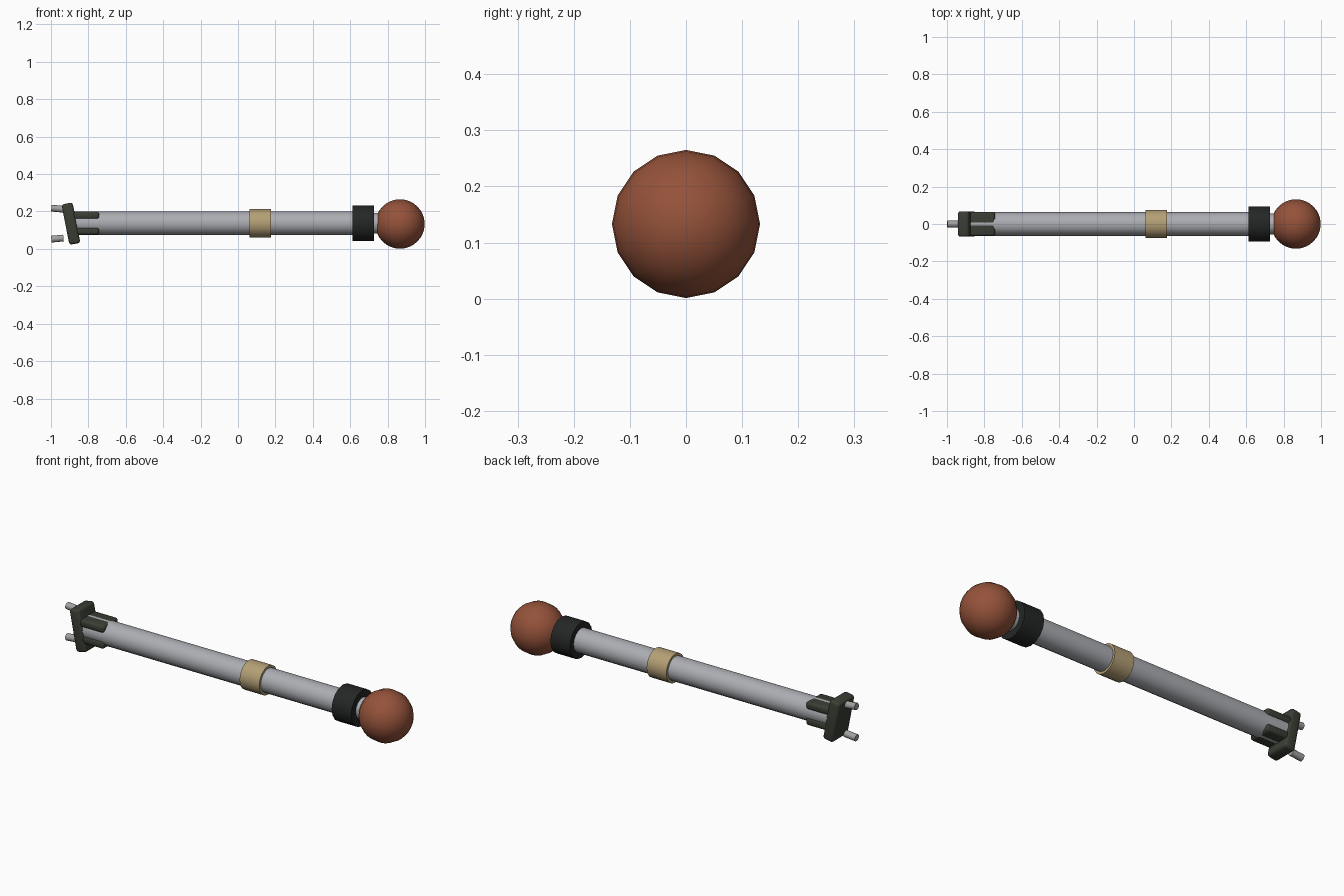
import bpy, math
from mathutils import Vector

if "Cube" in bpy.data.objects:
    bpy.data.objects.remove(bpy.data.objects["Cube"])

ZC = 0.135  # height of the long axis


def mat(name, rgb):
    m = bpy.data.materials.new(name)
    m.diffuse_color = (*rgb, 1)
    m.use_nodes = True
    m.node_tree.nodes["Principled BSDF"].inputs["Base Color"].default_value = m.diffuse_color
    return m


STEEL = mat("steel grey", (0.41, 0.42, 0.45))
PIN = mat("pin grey", (0.36, 0.36, 0.36))
BROWN = mat("red brown", (0.30, 0.085, 0.042))
TAN = mat("tan", (0.46, 0.35, 0.18))
BLACK = mat("black", (0.018, 0.019, 0.019))
GREEN = mat("dark green", (0.042, 0.048, 0.034))


def finish(name, m, smooth=True):
    o = bpy.context.object
    o.name = name
    o.data.materials.append(m)
    if smooth:
        bpy.ops.object.shade_smooth_by_angle(angle=math.radians(35))
    return o


def rod(name, a, b, r, m, sides=16):
    """Cylinder between two points in the xz plane, with a corner on top."""
    a, b = Vector((a[0], 0, a[1])), Vector((b[0], 0, b[1]))
    d = b - a
    bpy.ops.mesh.primitive_cylinder_add(
        vertices=sides, radius=r, depth=d.length, location=(a + b) / 2,
        rotation=(0, math.atan2(d.x, d.z), 0))
    return finish(name, m)


def rounded_box(name, loc, size, m, bevel, tilt=0):
    bpy.ops.mesh.primitive_cube_add(size=1, location=loc, rotation=(0, tilt, 0))
    o = bpy.context.object
    o.scale = size
    bpy.ops.object.transform_apply(location=False, rotation=False, scale=True)
    mod = o.modifiers.new("bevel", 'BEVEL')
    mod.width, mod.segments = bevel, 3
    bpy.ops.object.modifier_apply(modifier="bevel")
    return finish(name, m)


# Shaft with its band, collar and neck
rod("shaft", (-0.88, ZC + 0.002), (0.65, ZC + 0.002), 0.063, STEEL)
rod("band", (0.062, ZC + 0.002), (0.177, ZC + 0.002), 0.076, TAN)
rod("collar", (0.613, ZC + 0.002), (0.727, ZC + 0.002), 0.094, BLACK)
rod("neck", (0.70, ZC + 0.002), (0.80, ZC + 0.002), 0.056, STEEL)

# Ball end
bpy.ops.mesh.primitive_uv_sphere_add(segments=16, ring_count=16, radius=0.132,
                                     location=(0.866, 0, 0.133),
                                     rotation=(0, math.pi / 2, 0))
finish("ball", BROWN)

# Tilted end plate
rounded_box("end_plate", (-0.893, 0, ZC), (0.060, 0.136, 0.22), GREEN, 0.014,
            math.radians(-11))

# Clamping jaws and splayed pins, above and below the axis
for s, side in ((1, "upper"), (-1, "lower")):
    rounded_box(side + "_jaw", (-0.815, 0, ZC + 0.002 + s * 0.042),
                (0.146, 0.128, 0.039), GREEN, 0.013)
    rod(side + "_pin", (-0.998, ZC + s * 0.083), (-0.933, ZC + s * 0.077),
        0.018, PIN, 12)
